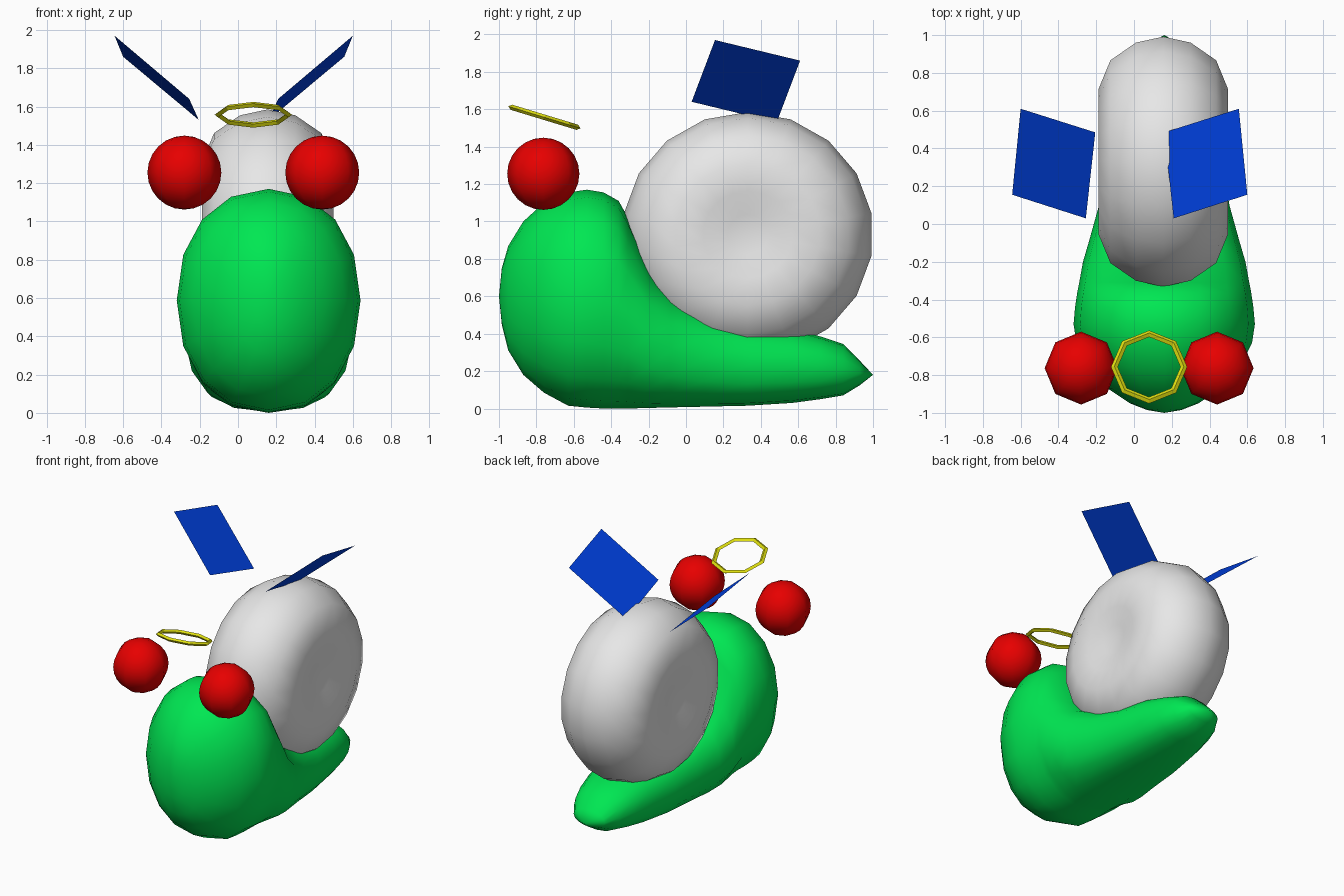
import bpy, bmesh, math

if "Cube" in bpy.data.objects:
    bpy.data.objects.remove(bpy.data.objects["Cube"])


def material(name, rgb):
    m = bpy.data.materials.new(name)
    m.diffuse_color = (*rgb, 1)
    m.use_nodes = True
    m.node_tree.nodes["Principled BSDF"].inputs["Base Color"].default_value = m.diffuse_color
    return m


GREEN = material("green", (0.0, 0.80, 0.085))
GREY = material("light grey", (0.80, 0.80, 0.80))
RED = material("red", (0.82, 0.0, 0.0))
BLUE = material("blue", (0.0, 0.055, 0.80))
YELLOW = material("yellow", (0.78, 0.78, 0.005))


def finish(bm, name, mat, smooth=True):
    if smooth:
        bmesh.ops.recalc_face_normals(bm, faces=bm.faces[:])
    for f in bm.faces:
        f.smooth = smooth
    me = bpy.data.meshes.new(name)
    bm.to_mesh(me)
    bm.free()
    me.materials.append(mat)
    ob = bpy.data.objects.new(name, me)
    bpy.context.collection.objects.link(ob)
    return ob


def loft(name, rings, start, end, mat):
    """Skin a list of closed rings and close both ends to a point."""
    bm = bmesh.new()
    loops = [[bm.verts.new(p) for p in ring] for ring in rings]
    n = len(loops[0])
    tips = bm.verts.new(start), bm.verts.new(end)
    for i in range(n):
        j = (i + 1) % n
        for a, b in zip(loops, loops[1:]):
            bm.faces.new((a[i], a[j], b[j], b[i]))
        bm.faces.new((tips[0], loops[0][j], loops[0][i]))
        bm.faces.new((tips[1], loops[-1][i], loops[-1][j]))
    return finish(bm, name, mat)


CX = 0.16  # centre line of body and shell


def section(y, zb, zt, w, power):
    """Superellipse cross-section across the body."""
    pts = []
    for k in range(16):
        a = math.tau * k / 16
        c, s = math.cos(a), math.sin(a)
        x = math.copysign(abs(c) ** (2 / power), c) * w
        z = math.copysign(abs(s) ** (2 / power), s) * (zt - zb) / 2
        pts.append((CX + x, y, (zt + zb) / 2 + z))
    return pts


# body: y, bottom, top, half-width, squareness
body = [
    (-0.985, 0.45, 0.75, 0.09, 2), (-0.95, 0.31, 0.87, 0.18, 2),
    (-0.87, 0.18, 1.00, 0.30, 2), (-0.76, 0.085, 1.10, 0.40, 2.1),
    (-0.63, 0.015, 1.155, 0.465, 2.15), (-0.53, 0.005, 1.17, 0.48, 2.15),
    (-0.44, 0.0, 1.155, 0.472, 2.2), (-0.36, 0.0, 1.11, 0.46, 2.2),
    (-0.31, 0.0, 1.02, 0.45, 2.2), (-0.20, 0.003, 0.77, 0.43, 2.3),
    (-0.08, 0.006, 0.62, 0.395, 2.4), (0.10, 0.01, 0.52, 0.345, 2.5),
    (0.33, 0.015, 0.45, 0.31, 2.5), (0.57, 0.03, 0.425, 0.27, 2.4),
    (0.72, 0.05, 0.385, 0.235, 2.3), (0.84, 0.07, 0.345, 0.19, 2.2),
    (0.93, 0.125, 0.255, 0.13, 2),
]
loft("body", [section(*r) for r in body], (CX, -1.0, 0.6), (CX, 1.0, 0.18), GREEN)

# shell: disc with rounded rim and dimpled sides, turned about the x axis
half = [(0.11, 0.305), (0.24, 0.333), (0.39, 0.343), (0.545, 0.28), (0.64, 0.145)]
profile = [(r, -x) for r, x in half] + [(0.672, 0)] + half[::-1]
rings = [[(CX - 0.005 + x,
           0.33 + r * math.cos(math.radians(10 + 20 * k)),
           0.93 + 0.975 * r * math.sin(math.radians(10 + 20 * k)))
          for k in range(18)] for r, x in profile]
loft("shell", rings, (CX - 0.30, 0.33, 0.93), (CX + 0.29, 0.33, 0.93), GREY)

# eyes
for side, x in (("left", -0.28), ("right", 0.44)):
    bm = bmesh.new()
    bmesh.ops.create_uvsphere(bm, u_segments=8, v_segments=12, radius=0.193)
    eye = finish(bm, side + "_eye", RED)
    eye.location = (x, -0.763, 1.255)

# tilted eight-sided halo
bm = bmesh.new()
tube = []
T = 0.018
for k in range(8):
    a = math.tau * k / 8
    tube.append([bm.verts.new(((0.184 + dr) * math.cos(a), (0.184 + dr) * math.sin(a), dz))
                 for dr, dz in ((T, 0), (0, T * 0.8), (-T, 0), (0, -T * 0.8))])
for k in range(8):
    a, b = tube[k], tube[(k + 1) % 8]
    for i in range(4):
        j = (i + 1) % 4
        bm.faces.new((a[i], b[i], b[j], a[j]))
halo = finish(bm, "halo", YELLOW, smooth=False)
halo.location = (0.08, -0.757, 1.557)
halo.rotation_euler = (-0.295, 0, 0)

# wings: flat panels mirrored across their own middle line
corners = [(0.6225, 0.155, 1.97), (0.5775, 0.61, 1.86),
           (0.1825, 0.485, 1.53), (0.2325, 0.03, 1.64)]
for side, s in (("left", -1), ("right", 1)):
    bm = bmesh.new()
    vs = [bm.verts.new((s * x - 0.0225, y, z)) for x, y, z in corners]
    f = bm.faces.new(vs)
    f.normal_update()
    if f.normal.z < 0:
        f.normal_flip()
    finish(bm, side + "_wing", BLUE, smooth=False)
